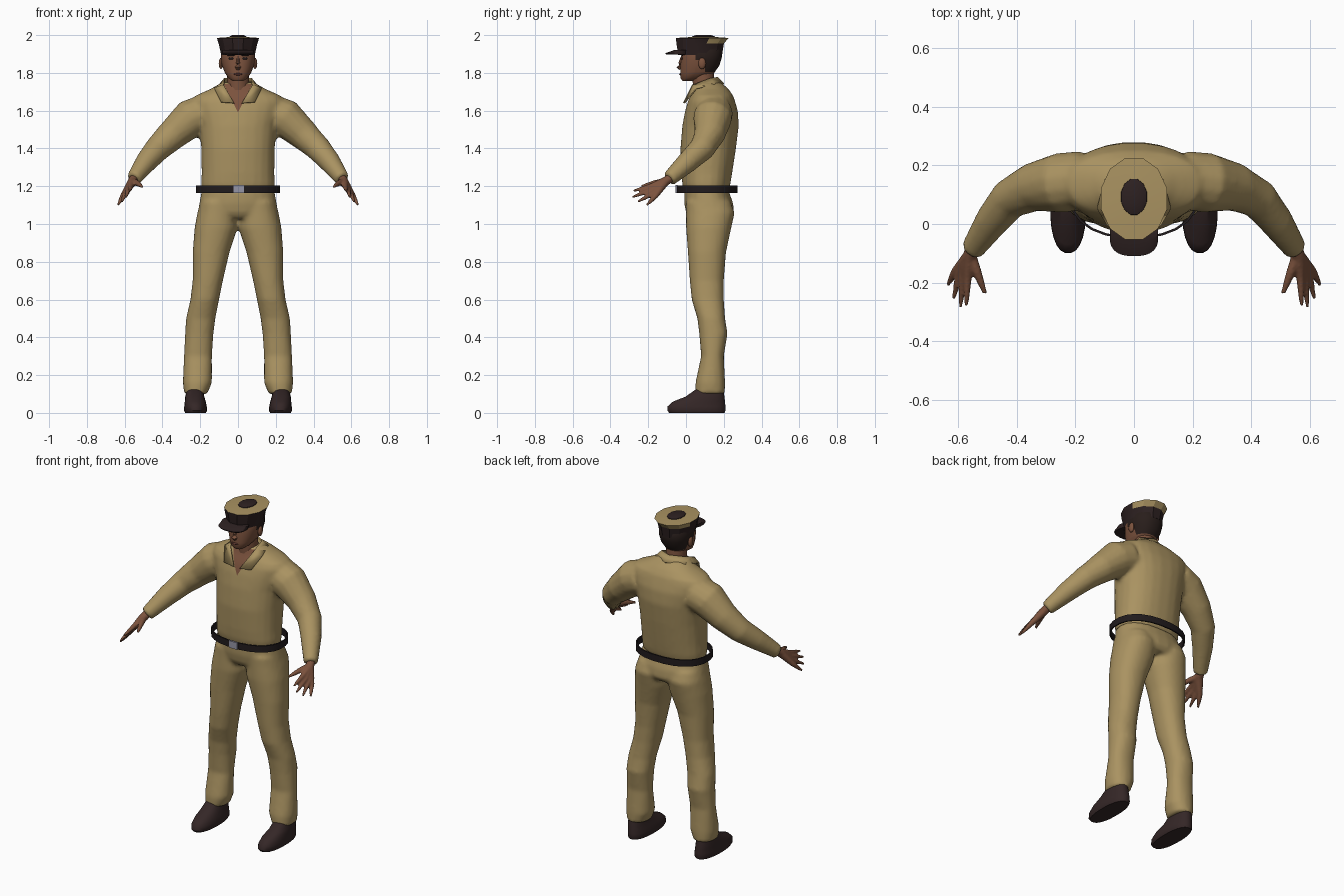
import bpy, bmesh, math
from mathutils import Vector, Matrix

cube = bpy.data.objects.get("Cube")
if cube:
    bpy.data.objects.remove(cube, do_unlink=True)


def material(name, r, g, b):
    mat = bpy.data.materials.new(name)
    mat.use_nodes = True
    mat.diffuse_color = (r, g, b, 1)
    shader = mat.node_tree.nodes["Principled BSDF"]
    shader.inputs["Base Color"].default_value = (r, g, b, 1)
    shader.inputs["Roughness"].default_value = 0.8
    return mat


khaki = material("khaki cloth", 0.40, 0.29, 0.12)
skin_tone = material("brown skin", 0.20, 0.085, 0.047)
dark = material("dark brown cap", 0.026, 0.015, 0.015)
leather = material("shoe leather", 0.035, 0.02, 0.02)
black = material("belt black", 0.015, 0.011, 0.012)
hair = material("dark hair", 0.022, 0.013, 0.011)
steel = material("buckle steel", 0.30, 0.30, 0.38)
lip = material("lip brown", 0.12, 0.04, 0.03)


def bridge(bm, rings, caps=True):
    """Join a series of point rings into a surface."""
    layers = [[bm.verts.new(p) for p in ring] for ring in rings]
    n = len(layers[0])
    for low, high in zip(layers, layers[1:]):
        for i in range(n):
            j = (i + 1) % n
            bm.faces.new((low[i], low[j], high[j], high[i]))
    if caps:
        bm.faces.new(layers[0][::-1])
        bm.faces.new(layers[-1])


def stack(bm, levels, sides=24, power=2.3, side=1, caps=True):
    """Level rounded outlines, each given as height, x range, y range."""
    rings = []
    for z, x0, x1, y0, y1 in levels:
        ring = []
        for i in range(sides):
            a = math.tau * (i + 0.5) / sides
            c, s = math.cos(a), math.sin(a)
            u = math.copysign(abs(c) ** (2 / power), c)
            v = math.copysign(abs(s) ** (2 / power), s)
            ring.append((side * ((x0 + x1) + (x1 - x0) * u) / 2,
                         ((y0 + y1) + (y1 - y0) * v) / 2, z))
        rings.append(ring)
    bridge(bm, rings, caps)


def centred(levels):
    return [(z, -w, w, y0, y1) for z, w, y0, y1 in levels]


def tube(bm, path, sides=14, side=1):
    """Round limb along a path of point and radius."""
    pts = [Vector((side * x, y, z)) for x, y, z, r in path]
    rings = []
    for k, p in enumerate(pts):
        along = pts[min(k + 1, len(pts) - 1)] - pts[max(k - 1, 0)]
        turn = along.to_track_quat('Z', 'Y')
        r = path[k][3]
        rings.append([p + turn @ Vector((r * math.cos(math.tau * i / sides),
                                         r * math.sin(math.tau * i / sides), 0))
                      for i in range(sides)])
    bridge(bm, rings)


def finish(name, bm, *mats, voxel=0, relax=3, angle=40):
    bmesh.ops.remove_doubles(bm, verts=bm.verts, dist=0.0001)
    bmesh.ops.recalc_face_normals(bm, faces=bm.faces)
    mesh = bpy.data.meshes.new(name)
    bm.to_mesh(mesh)
    bm.free()
    obj = bpy.data.objects.new(name, mesh)
    bpy.context.collection.objects.link(obj)
    for mat in mats:
        mesh.materials.append(mat)
    if voxel:
        merge = obj.modifiers.new("merge", 'REMESH')
        merge.mode, merge.voxel_size, merge.use_smooth_shade = 'VOXEL', voxel, True
        soften = obj.modifiers.new("soften", 'SMOOTH')
        soften.iterations = relax
    bpy.ops.object.select_all(action='DESELECT')
    obj.select_set(True)
    bpy.context.view_layer.objects.active = obj
    bpy.ops.object.shade_smooth_by_angle(angle=math.radians(angle))
    return obj


def ball(name, at, size, mat):
    bm = bmesh.new()
    bmesh.ops.create_uvsphere(bm, u_segments=12, v_segments=8, radius=1,
                              matrix=Matrix.Translation(at) @ Matrix.Diagonal((*size, 1)))
    return finish(name, bm, mat)


# Shirt: trunk and both sleeves fused together
bm = bmesh.new()
stack(bm, centred([(1.17, .19, -.01, .225), (1.21, .195, -.02, .235),
                   (1.27, .193, -.025, .245), (1.4, .195, -.03, .265),
                   (1.52, .205, -.02, .28), (1.6, .23, -.005, .275),
                   (1.65, .245, .01, .26), (1.68, .225, .025, .25),
                   (1.715, .145, .045, .225), (1.75, .085, .05, .185)]))
sleeve = [(.17, .15, 1.59, .1), (.25, .14, 1.56, .103), (.345, .125, 1.475, .083),
          (.425, .085, 1.4, .069), (.485, .01, 1.33, .058), (.553, -.09, 1.238, .04)]
for side in (1, -1):
    tube(bm, sleeve, side=side)
shirt = finish("shirt", bm, khaki, voxel=.012)

# Trousers: hips and both legs fused together
bm = bmesh.new()
stack(bm, centred([(1.03, .2, .02, .235), (1.06, .213, 0, .255),
                   (1.11, .205, -.01, .25), (1.18, .192, -.01, .225)]))
leg = [(1.12, .01, .2, 0, .235), (1.06, 0, .215, 0, .258), (.98, .002, .23, 0, .24),
       (.85, .045, .24, .01, .212), (.7, .08, .24, .02, .2), (.6, .1, .252, .03, .2),
       (.5, .12, .275, .06, .207), (.42, .13, .28, .07, .22), (.3, .138, .286, .08, .2),
       (.16, .138, .292, .05, .207), (.1, .163, .285, .05, .205)]
for side in (1, -1):
    stack(bm, leg, side=side, power=2.2)
finish("trousers", bm, khaki, voxel=.012)

# Open neckline and folded collar
bm = bmesh.new()
bm.faces.new([bm.verts.new(p) for p in ((-.075, -.1, 1.74), (.075, -.1, 1.74), (0, -.1, 1.59))])
bmesh.ops.subdivide_edges(bm, edges=bm.edges, cuts=9, use_grid_fill=True)
neckline = finish("open_neckline", bm, skin_tone)
wrap = neckline.modifiers.new("wrap", 'SHRINKWRAP')
wrap.target, wrap.offset = shirt, .004
wrap.wrap_method, wrap.use_project_y = 'PROJECT', True

inner = [(.02, -.012, 1.64), (.076, .035, 1.735), (.07, .13, 1.77), (0, .165, 1.775)]
outer = [(.09, -.004, 1.645), (.125, .055, 1.718), (.098, .15, 1.737), (0, .2, 1.742)]
bm = bmesh.new()
for side in (1, -1):
    rows = [[bm.verts.new((side * x, y, z)) for x, y, z in row] for row in (inner, outer)]
    for i in range(3):
        bm.faces.new((rows[0][i], rows[0][i + 1], rows[1][i + 1], rows[1][i]))
collar = finish("collar", bm, khaki)
fold = collar.modifiers.new("thickness", 'SOLIDIFY')
fold.thickness, fold.offset = .008, 0

# Belt hoop and buckle
bm = bmesh.new()
low, high, gap = 1.165, 1.205, .008
hoop = [(low, gap), (low, 0), (high, 0), (high, gap), (low, gap)]
stack(bm, centred([(z, .225 - g, -.05 + g, .275 - g) for z, g in hoop]), caps=False)
finish("belt", bm, black, angle=30)
bm = bmesh.new()
bmesh.ops.create_cube(bm, size=1, matrix=Matrix.Translation((.005, -.05, 1.185))
                      @ Matrix.Diagonal((.056, .009, .042, 1)))
finish("belt_buckle", bm, steel)

# Shoes and hands
shoe = [(0, .17, .28, -.09, .205), (.012, .163, .286, -.1, .21), (.035, .165, .285, -.098, .21),
        (.06, .17, .282, -.07, .207), (.085, .178, .28, -.005, .205), (.13, .185, .27, .06, .195)]
knuckle_a, knuckle_b = Vector((.568, -.185, 1.2)), Vector((.61, -.162, 1.148))
tips = [(.572, -.28, 1.175), (.592, -.283, 1.143), (.615, -.255, 1.118), (.635, -.208, 1.1)]
for side, label in ((1, "left"), (-1, "right")):
    bm = bmesh.new()
    stack(bm, shoe, side=side)
    finish(label + "_shoe", bm, leather)
    bm = bmesh.new()
    for i, tip in enumerate(tips):
        knuckle = knuckle_a.lerp(knuckle_b, i / 3)
        tube(bm, [(.55, -.08, 1.245, .024), (.56, -.11, 1.225, .025),
                  (*knuckle, .015), (*knuckle.lerp(Vector(tip), .55), .011), (*tip, .006)],
             sides=8, side=side)
    tube(bm, [(.556, -.11, 1.225, .02), (.535, -.165, 1.217, .016),
              (.52, -.205, 1.207, .012), (.508, -.238, 1.198, .007)], sides=8, side=side)
    finish(label + "_hand", bm, skin_tone, voxel=.006, relax=1)
    ball(label + "_ear", (side * .09, .085, 1.85), (.012, .02, .03), skin_tone)
    ball(label + "_eye", (side * .036, -.021, 1.876), (.016, .004, .006), black)
    ball(label + "_eyebrow", (side * .037, -.021, 1.893), (.022, .005, .004), hair)

# Neck and head, with the hair painted on the back and sides
bm = bmesh.new()
tube(bm, [(0, .1, 1.64, .06), (0, .095, 1.73, .06), (0, .088, 1.83, .057)])
finish("neck", bm, skin_tone)
bm = bmesh.new()
stack(bm, centred([(1.757, .028, -.018, .03), (1.772, .05, -.03, .08), (1.8, .07, -.031, .15),
                   (1.84, .085, -.03, .178), (1.88, .092, -.025, .19),
                   (1.92, .092, -.02, .192), (1.95, .08, 0, .17)]))
for at, normal in (((0, .1, 0), (0, 1, 0)), ((0, .05, 0), (0, 1, 0)),
                   ((0, 0, 1.868), (0, 0, 1)), ((0, 0, 1.805), (0, 0, 1))):
    bmesh.ops.bisect_plane(bm, geom=bm.verts[:] + bm.edges[:] + bm.faces[:],
                           plane_co=at, plane_no=normal)
for face in bm.faces:
    c = face.calc_center_median()
    face.material_index = int((c.y > .1 and c.z > 1.805) or (c.y > .05 and c.z > 1.868))
finish("head", bm, skin_tone, hair)
bm = bmesh.new()
tube(bm, [(0, -.02, 1.888, .006), (0, -.031, 1.85, .01), (0, -.034, 1.833, .016),
          (0, -.026, 1.822, .012)], sides=8)
finish("nose", bm, skin_tone)
ball("mouth", (0, -.03, 1.793), (.024, .006, .006), lip)

# Cap: dark band, flared khaki crown, centre button and peak
bm = bmesh.new()
stack(bm, centred([(1.895, .092, -.045, .195), (1.955, .106, -.055, .205),
                   (1.985, .116, -.058, .23), (1.99, .045, .03, .155)]), sides=12, power=2)
bm.normal_update()
for face in bm.faces:
    c = face.calc_center_median()
    face.material_index = int(face.normal.z > .7 or (c.z > 1.955 and c.y > .09))
finish("cap", bm, dark, khaki, angle=25)
bm = bmesh.new()
stack(bm, centred([(1.985, .047, .028, .157), (1.993, .045, .03, .155),
                   (2, .03, .05, .135)]), sides=12, power=2)
finish("cap_button", bm, dark, angle=25)
bm = bmesh.new()
stack(bm, centred([(1.897, .08, -.105, .02), (1.904, .083, -.11, .02),
                   (1.92, .083, -.065, .02)]), power=2.5)
finish("cap_peak", bm, dark)
